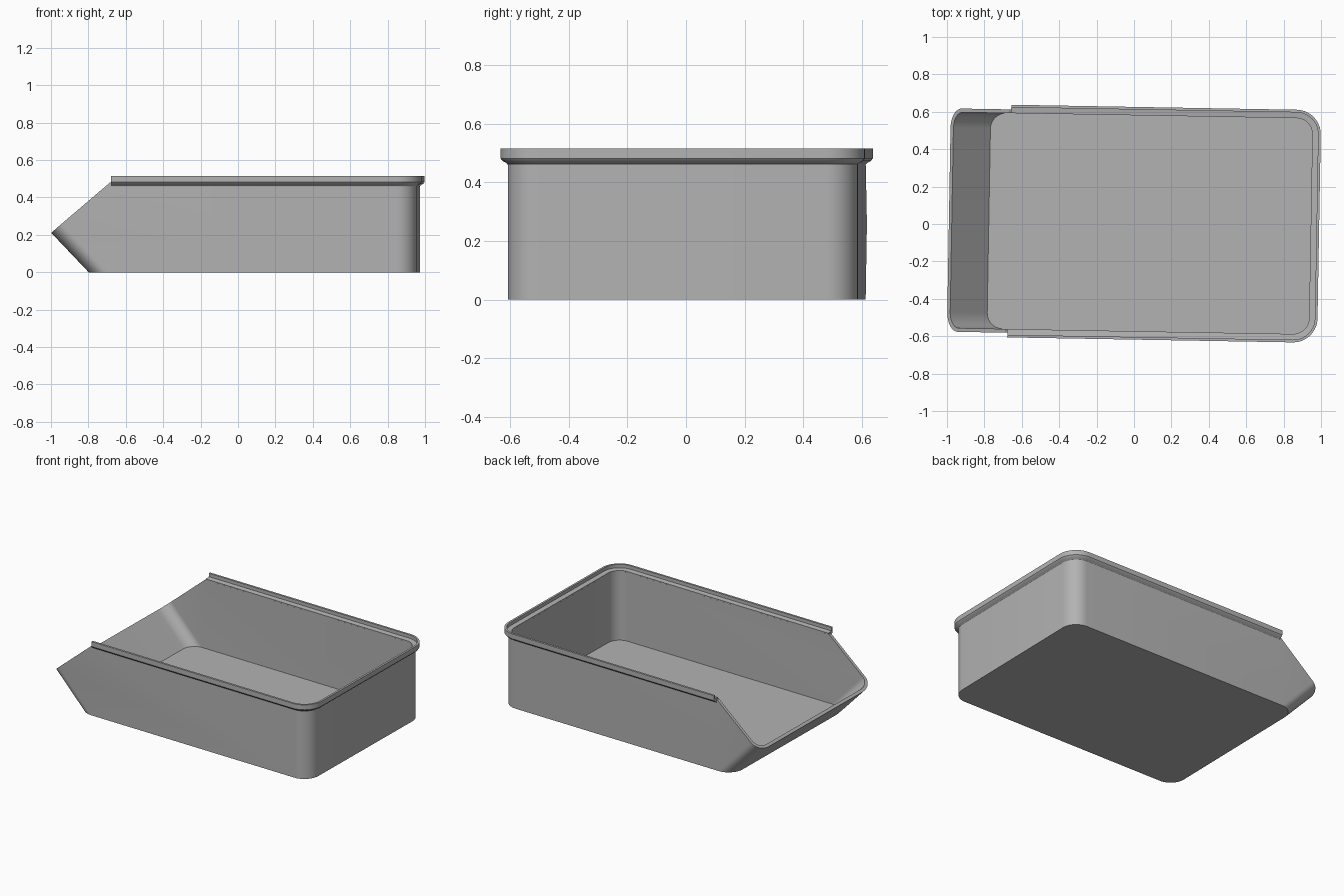
import bpy, bmesh, math
from mathutils import Matrix, Vector

cube = bpy.data.objects.get("Cube")
if cube:
    bpy.data.objects.remove(cube)

RIGHT, LEFT, HALF_W, RADIUS = 0.965, -0.79, 0.597, 0.105
LEAN = 0.95            # outward lean of the scoop wall
STEPS = 10             # segments per rounded corner
PLACE = Matrix.Translation((0, 0.004, 0)) @ Matrix.Rotation(math.radians(-1), 4, "Z")

grey = bpy.data.materials.new("grey plastic")
grey.use_nodes = True
grey.diffuse_color = (0.45, 0.45, 0.45, 1)
grey.node_tree.nodes["Principled BSDF"].inputs["Base Color"].default_value = (0.45, 0.45, 0.45, 1)


def corner(cx, cy, r, start, z):
    """Quarter circle of points, counter-clockwise from the start angle."""
    return [Vector((cx + r * math.cos(a), cy + r * math.sin(a), z))
            for a in (math.radians(start + 90 * i / STEPS) for i in range(STEPS + 1))]


def right_end(offset, z):
    r = RADIUS + offset
    x, y = RIGHT - RADIUS, HALF_W - RADIUS
    return corner(x, -y, r, -90, z) + corner(x, y, r, 0, z)


def wall_ring(offset, z):
    """Rounded rectangle whose left end moves outward with height."""
    r = RADIUS + offset
    x, y = LEFT - LEAN * z + RADIUS - 0.4 * offset, HALF_W - RADIUS
    return right_end(offset, z) + corner(x, y, r, 90, z) + corner(x, -y, r, 180, z)


def rim_path(offset, z, end=-0.667):
    y = HALF_W + offset
    return [Vector((end, -y, z))] + right_end(offset, z) + [Vector((end, y, z))]


def bridge(bm, a, b, closed):
    n = len(a)
    for i in range(n if closed else n - 1):
        j = (i + 1) % n
        bm.faces.new((a[i], a[j], b[j], b[i]))


def finish(bm, name):
    bmesh.ops.recalc_face_normals(bm, faces=bm.faces)
    bm.transform(PLACE)
    mesh = bpy.data.meshes.new(name)
    bm.to_mesh(mesh)
    bm.free()
    obj = bpy.data.objects.new(name, mesh)
    bpy.context.collection.objects.link(obj)
    mesh.materials.append(grey)
    bpy.ops.object.select_all(action="DESELECT")
    obj.select_set(True)
    bpy.context.view_layer.objects.active = obj
    bpy.ops.object.shade_smooth_by_angle(angle=math.radians(30))


# Bin body: outer wall up, inner wall down, capped underside and floor
bm = bmesh.new()
rings = [[bm.verts.new(p) for p in wall_ring(o, z)]
         for o, z in ((0, 0), (0, 0.48), (-0.02, 0.48), (-0.02, 0.015))]
for a, b in zip(rings, rings[1:]):
    bridge(bm, a, b, True)
bm.faces.new(rings[0])
bm.faces.new(rings[-1])

# Slanted scoop opening
low, high = Vector((-0.99, 0, 0.21)), Vector((-0.674, 0, 0.48))
slope = high - low
cut = bmesh.ops.bisect_plane(bm, geom=bm.verts[:] + bm.edges[:] + bm.faces[:], dist=1e-5,
                             plane_co=low, plane_no=(-slope.z, 0, slope.x), clear_outer=True)
edges = [e for e in cut["geom_cut"] if isinstance(e, bmesh.types.BMEdge)]
filled = bmesh.ops.edgenet_fill(bm, edges=edges)
bmesh.ops.triangulate(bm, faces=filled["faces"])
finish(bm, "bin_body")

# Stepped rim around the sides and the right end
bm = bmesh.new()
profile = [(-0.001, 0.455), (0.001, 0.462), (0.008, 0.468), (0.018, 0.473), (0.025, 0.482),
           (0.025, 0.515), (0.011, 0.515), (0.011, 0.492), (-0.02, 0.488), (-0.019, 0.455)]
paths = [[bm.verts.new(p) for p in rim_path(o, z)] for o, z in profile]
for a, b in zip(paths, paths[1:] + paths[:1]):
    bridge(bm, a, b, False)
for end in (0, -1):
    bm.faces.new([p[end] for p in paths])
finish(bm, "stepped_rim")
